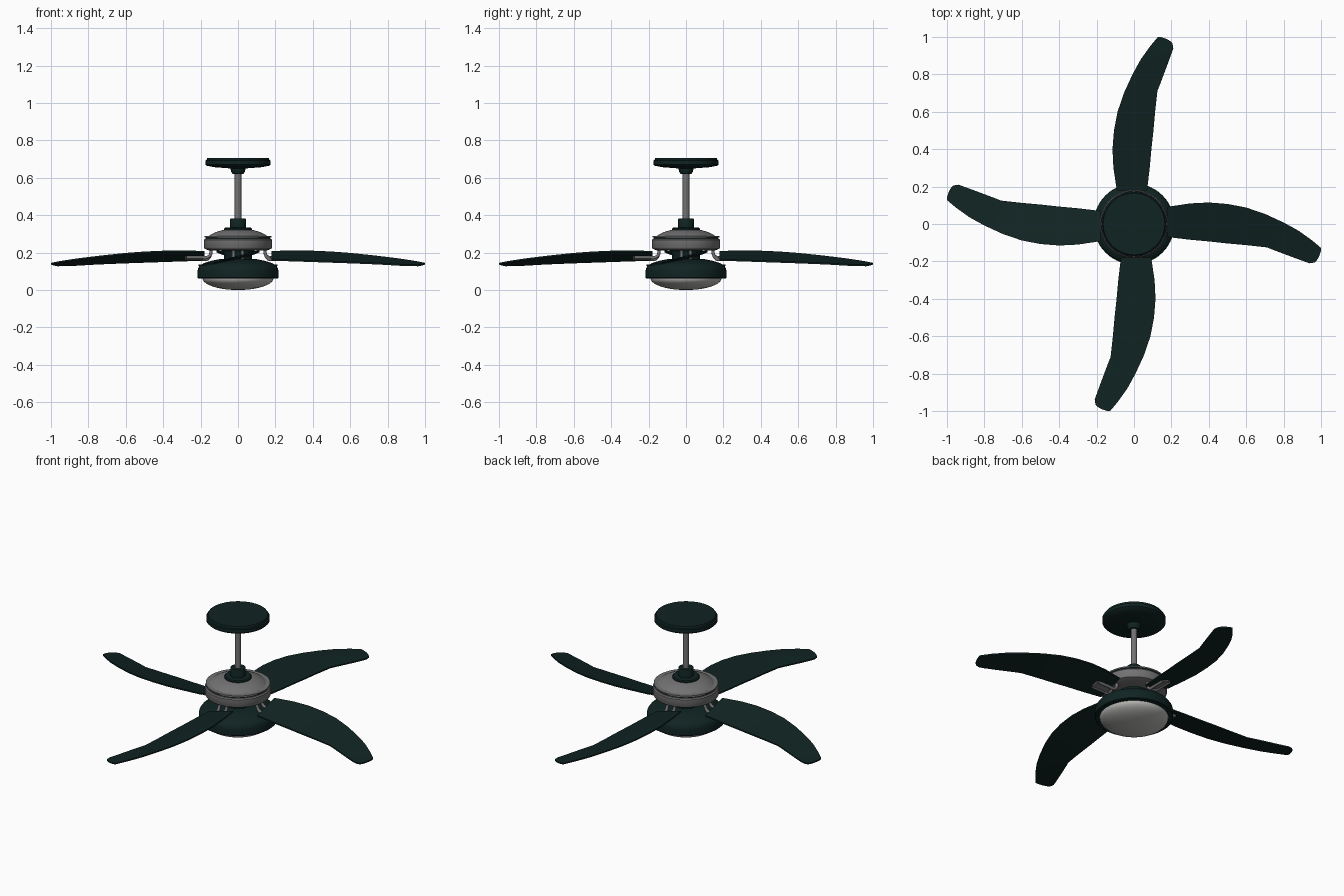
import bpy, bmesh, math
from mathutils import Matrix, Vector

cube = bpy.data.objects.get("Cube")
if cube:
    bpy.data.objects.remove(cube, do_unlink=True)


def material(name, colour):
    m = bpy.data.materials.new(name)
    m.use_nodes = True
    m.diffuse_color = (*colour, 1)
    m.node_tree.nodes["Principled BSDF"].inputs["Base Color"].default_value = (*colour, 1)
    return m


GREEN = material("dark green", (0.005, 0.017, 0.016))
METAL = material("grey metal", (0.17, 0.17, 0.175))
GLASS = material("frosted glass", (0.48, 0.48, 0.46))


def finish(bm, name, mat, angle=35):
    bmesh.ops.remove_doubles(bm, verts=bm.verts, dist=0.0001)
    bmesh.ops.recalc_face_normals(bm, faces=bm.faces)
    mesh = bpy.data.meshes.new(name)
    bm.to_mesh(mesh)
    bm.free()
    mesh.materials.append(mat)
    ob = bpy.data.objects.new(name, mesh)
    bpy.context.collection.objects.link(ob)
    bpy.ops.object.select_all(action='DESELECT')
    ob.select_set(True)
    bpy.context.view_layer.objects.active = ob
    bpy.ops.object.shade_smooth_by_angle(angle=math.radians(angle))
    return ob


def lathe(name, profile, mat, steps=56):
    """Spin a closed (radius, height) profile about the z axis."""
    bm = bmesh.new()
    verts = [bm.verts.new((r, 0, z)) for r, z in profile]
    edges = [bm.edges.new(pair) for pair in zip(verts, verts[1:])]
    bmesh.ops.spin(bm, geom=verts + edges, cent=(0, 0, 0), axis=(0, 0, 1),
                   angle=math.tau, steps=steps, use_merge=True)
    return finish(bm, name, mat)


# Ceiling mount and rod
lathe("canopy", [(0, .707), (.165, .707), (.168, .695), (.175, .692), (.175, .672),
                 (.168, .665), (.13, .657), (.04, .65), (.038, .635), (.028, .62),
                 (0, .618)], GREEN)
lathe("down_rod", [(0, .63), (.018, .63), (.018, .36), (0, .36)], METAL, 24)
lathe("rod_coupler", [(0, .383), (.04, .383), (.042, .38), (.042, .335), (.07, .333),
                      (.075, .328), (.075, .315), (0, .315)], GREEN)

# Motor with a grooved band
lathe("motor_housing", [(0, .322), (.075, .322), (.11, .313), (.145, .297), (.155, .29),
                        (.178, .29), (.178, .282), (.165, .281), (.165, .275),
                        (.178, .274), (.183, .268), (.183, .228), (.178, .22),
                        (.155, .212), (0, .21)], METAL)
lathe("motor_seam", [(.16, .282), (.172, .282), (.172, .274), (.16, .274)], GREEN)
lathe("motor_neck", [(0, .215), (.09, .215), (.075, .19), (.075, .15), (0, .15)], GREEN)

# Light kit
lathe("light_housing", [(0, .165), (.1, .165), (.14, .157), (.18, .145), (.203, .132),
                        (.214, .115), (.216, .1), (.216, .066), (.212, .062),
                        (.185, .062), (0, .064)], GREEN)
arc = [math.pi / 2 * i / 10 for i in range(11)]
lathe("light_bowl", [(.19 * math.cos(a), .063 * (1 - math.sin(a))) for a in arc], GLASS)

# Blade outline: (leading x, leading y, trailing x, trailing y)
STATIONS = [(.18, .092, .18, -.07), (.3, .11, .3, -.084), (.4, .115, .4, -.093),
            (.5, .107, .5, -.104), (.6, .088, .6, -.113), (.7, .054, .71, -.125),
            (.8, .008, .78, -.152), (.88, -.036, .85, -.178), (.95, -.086, .91, -.2),
            (.999, -.127, .94, -.21), (.999, -.145, .965, -.206), (.99, -.172, .978, -.194)]
ACROSS = 6


def blade_point(station, t):
    """Pitched, drooping point between the leading and trailing edges."""
    lx, ly, tx, ty = station
    x, y = lx + (tx - lx) * t, ly + (ty - ly) * t
    droop = .187 - .05 * ((x - .2) / .8) ** 2
    pitch = .27 - .08 * (x - .2)
    return Vector((x, y, droop + pitch * (ly - ty) * (.5 - t)))


def build_blade(name, turn):
    bm = bmesh.new()
    rows = [[bm.verts.new(blade_point(s, j / ACROSS)) for j in range(ACROSS + 1)]
            for s in STATIONS]
    for a, b in zip(rows, rows[1:]):
        for j in range(ACROSS):
            bm.faces.new((a[j], b[j], b[j + 1], a[j + 1]))
    # Thicken straight down so the outline stays exact
    top = list(bm.faces)
    copy = bmesh.ops.extrude_face_region(bm, geom=top)
    moved = [g for g in copy["geom"] if isinstance(g, bmesh.types.BMVert)]
    bmesh.ops.translate(bm, verts=moved, vec=(0, 0, -.008))
    bmesh.ops.transform(bm, matrix=turn, verts=bm.verts)
    finish(bm, name, GREEN)


def build_tube(name, points, radius, turn):
    """Bent round bar through the points."""
    curve = bpy.data.curves.new(name, 'CURVE')
    curve.dimensions = '3D'
    curve.bevel_depth = radius
    curve.bevel_resolution = 3
    curve.use_fill_caps = True
    spline = curve.splines.new('BEZIER')
    spline.bezier_points.add(len(points) - 1)
    for p, co in zip(spline.bezier_points, points):
        p.co = co
        p.handle_left_type = p.handle_right_type = 'AUTO'
    curve.materials.append(METAL)
    ob = bpy.data.objects.new(name, curve)
    ob.matrix_world = turn
    bpy.context.collection.objects.link(ob)


def build_plate(name, turn):
    """Mounting plate lying under the blade root."""
    bm = bmesh.new()
    bmesh.ops.create_cube(bm, size=1)
    size = Matrix.Diagonal((.11, .045, .008, 1))
    place = Matrix.Translation((.23, 0, .171)) @ Matrix.Rotation(.26, 4, 'X')
    bmesh.ops.transform(bm, matrix=turn @ place @ size, verts=bm.verts)
    finish(bm, name, METAL)


# Four blades, each on a pair of bent arms
for i, side in enumerate(("left", "back", "right", "front")):
    turn = Matrix.Rotation(i * math.pi / 2, 4, 'Z')
    build_blade(side + "_blade", turn)
    build_plate(side + "_blade_plate", turn)
    for label, y in (("a", -.024), ("b", .024)):
        z = .17 + .2 * y
        build_tube(f"{side}_blade_arm_{label}",
                   [(.145, y, .222), (.147, y, .19), (.165, y, z), (.2, y, z), (.275, y, z)],
                   .009, turn)
